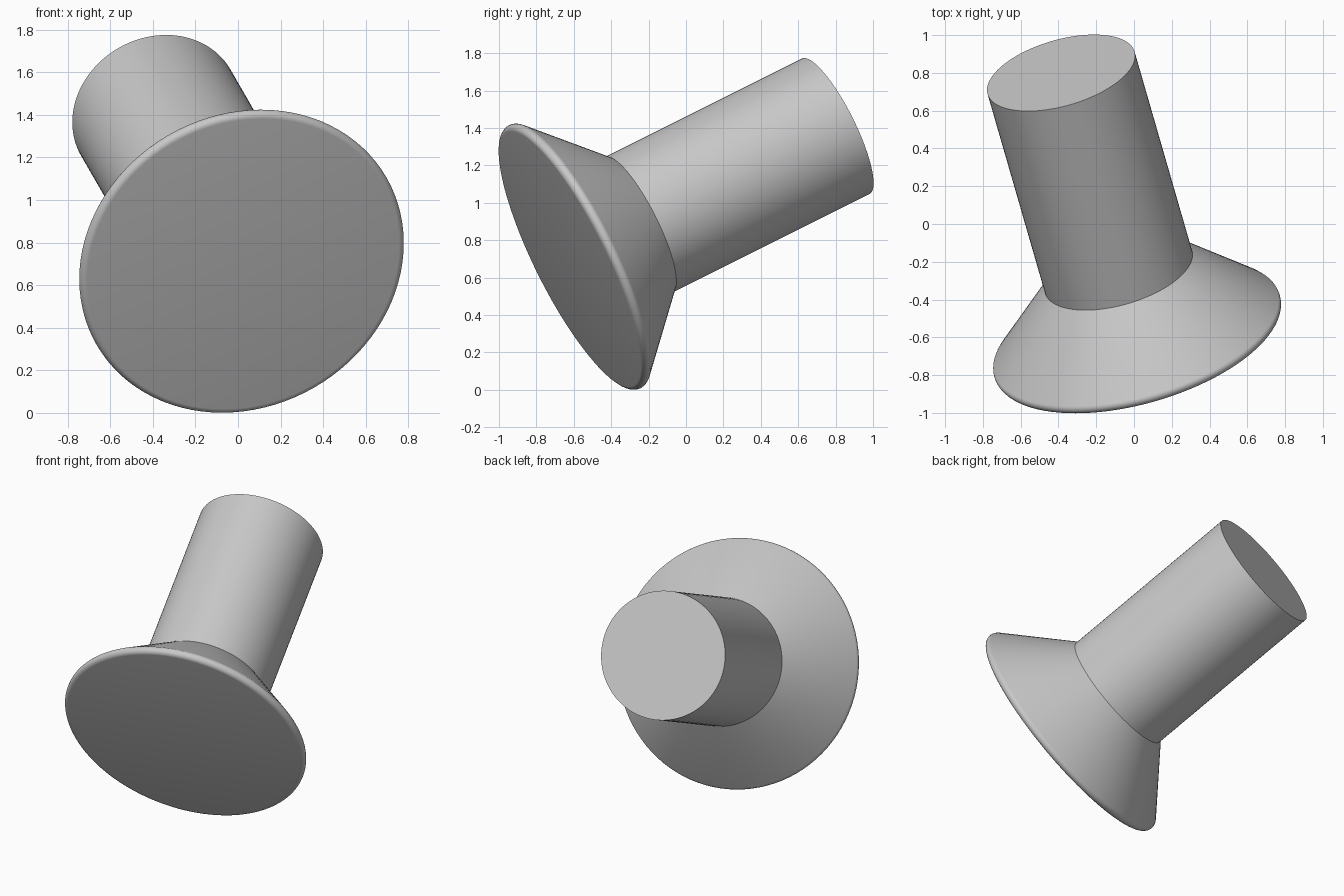
import bpy, bmesh, math
from mathutils import Vector, Matrix

cube = bpy.data.objects.get("Cube")
if cube:
    bpy.data.objects.remove(cube)

grey = bpy.data.materials.new("plain_grey")
grey.use_nodes = True
colour = (0.58, 0.58, 0.58, 1)
grey.diffuse_color = colour
grey.node_tree.nodes["Principled BSDF"].inputs["Base Color"].default_value = colour

# Tilted axis through the centre of the flange rim
axis = Vector((-0.25, 0.866, 0.433)).normalized()
placement = Matrix.Translation((0.0165, -0.594, 0.7125)) @ \
    axis.to_track_quat('Z', 'Y').to_matrix().to_4x4()

SHAFT_R, JOIN, END = 0.405, 0.393, 1.61
RIM_R, FILLET = 0.756, 0.03
SEGMENTS = 96


def lathe(name, profile):
    """Spin a (radius, height) profile about the tilted axis."""
    bm = bmesh.new()
    verts = [bm.verts.new((r, 0, h)) for r, h in profile]
    edges = [bm.edges.new(pair) for pair in zip(verts, verts[1:])]
    bmesh.ops.spin(bm, geom=verts + edges, cent=(0, 0, 0), axis=(0, 0, 1),
                   angle=math.tau, steps=SEGMENTS, use_duplicate=False)
    bmesh.ops.remove_doubles(bm, verts=bm.verts, dist=1e-4)
    # Close the outer end with a flat cap
    tip = profile[-1][1]
    rim = [e for e in bm.edges if e.is_boundary
           and all(abs(v.co.z - tip) < 1e-4 for v in e.verts)]
    bmesh.ops.contextual_create(bm, geom=rim)
    bmesh.ops.recalc_face_normals(bm, faces=bm.faces)
    # Keep the normals pointing outwards
    if any(f.normal.z * tip < 0 for f in bm.faces if len(f.verts) > 4):
        bmesh.ops.reverse_faces(bm, faces=bm.faces)
    mesh = bpy.data.meshes.new(name)
    bm.to_mesh(mesh)
    bm.free()
    mesh.materials.append(grey)
    obj = bpy.data.objects.new(name, mesh)
    bpy.context.collection.objects.link(obj)
    obj.matrix_world = placement
    bpy.ops.object.select_all(action='DESELECT')
    obj.select_set(True)
    bpy.context.view_layer.objects.active = obj
    bpy.ops.object.shade_smooth_by_angle(angle=math.radians(30))
    return obj


# Round shaft
lathe("shaft", [(SHAFT_R, JOIN), (SHAFT_R, END)])

# Conical flange running tangent into a rounded rim and flat face
dx, dz = RIM_R - SHAFT_R, -JOIN
start = math.atan2(dz, dx) + math.acos(-FILLET / math.hypot(dx, dz))
steps = 10
profile = [(SHAFT_R, JOIN)]
for i in range(steps + 1):
    a = start + (-math.pi / 2 - start) * i / steps
    profile.append((RIM_R + FILLET * math.cos(a), FILLET * math.sin(a)))
lathe("flange", profile)
